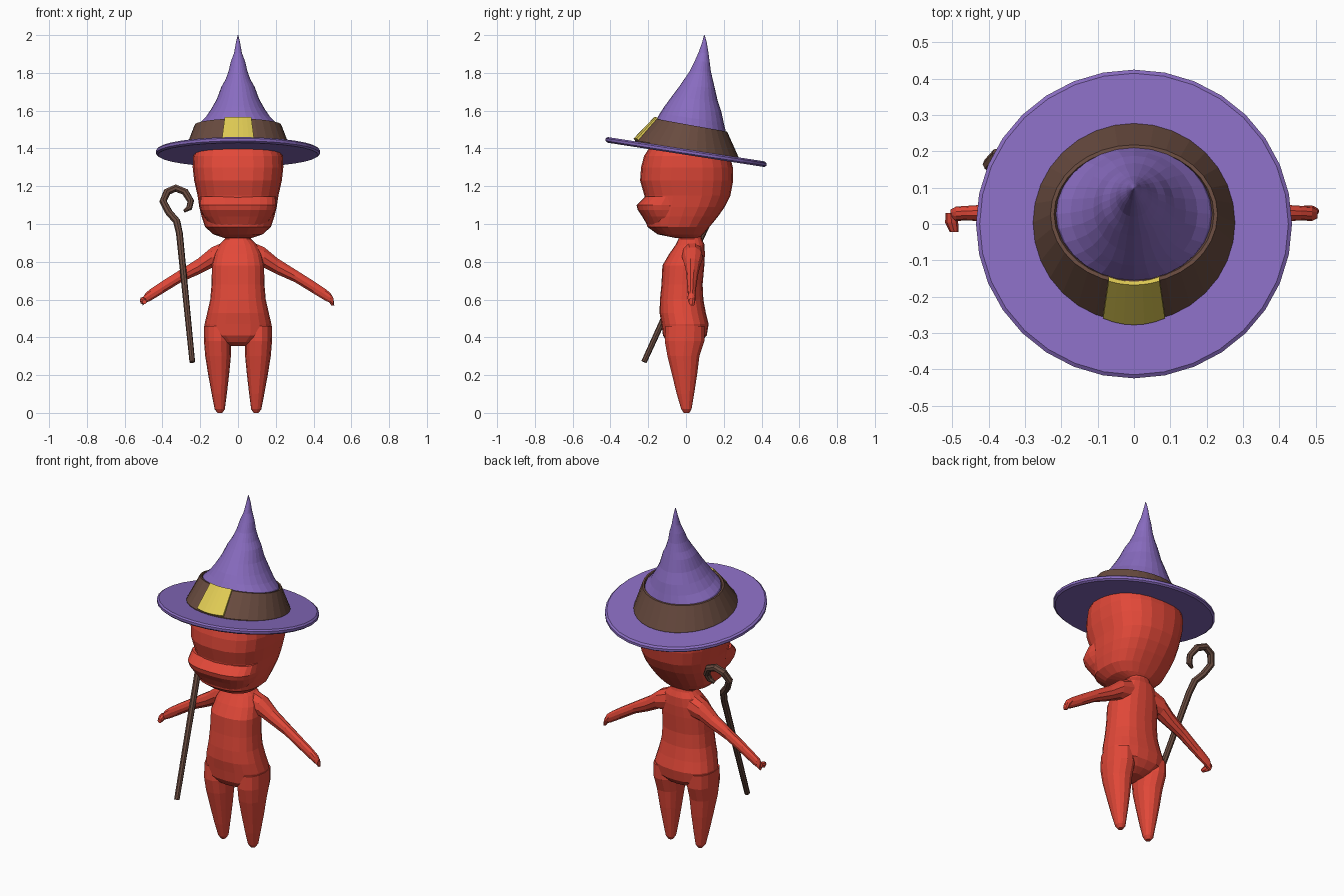
import bpy, bmesh, math
from mathutils import Vector


def material(name, rgb):
    m = bpy.data.materials.new(name)
    m.diffuse_color = (*rgb, 1)
    return m


RED = material("red skin", (0.76, 0.065, 0.04))
PURPLE = material("purple felt", (0.25, 0.15, 0.53))
BROWN = material("brown leather", (0.14, 0.07, 0.05))
YELLOW = material("yellow buckle", (0.75, 0.6, 0.09))


def finish(bm, name, mat):
    bmesh.ops.recalc_face_normals(bm, faces=bm.faces)
    me = bpy.data.meshes.new(name)
    bm.to_mesh(me)
    bm.free()
    me.materials.append(mat)
    ob = bpy.data.objects.new(name, me)
    bpy.context.collection.objects.link(ob)
    return ob


def loft(name, rings, mat, n=20, power=2.0, cap=True):
    """Skin a list of rings, each a list of n points."""
    bm = bmesh.new()
    loops = [[bm.verts.new(p) for p in ring] for ring in rings]
    for a, b in zip(loops, loops[1:]):
        for i in range(n):
            j = (i + 1) % n
            bm.faces.new((a[i], a[j], b[j], b[i]))
    if cap:
        bm.faces.new(loops[0])
        bm.faces.new(loops[-1])
    return finish(bm, name, mat)


def oval(n, power):
    """Unit superellipse points."""
    for i in range(n):
        t = 2 * math.pi * i / n
        c, s = math.cos(t), math.sin(t)
        yield (math.copysign(abs(c) ** (2 / power), c),
               math.copysign(abs(s) ** (2 / power), s))


def stack(name, rows, mat, n=20, power=2.0, cx=0.0):
    """Rows: height, half width, back-to-front limits y0 y1, slope along y."""
    rings = []
    for z, rx, y0, y1, *slope in rows:
        k = slope[0] if slope else 0
        ring = []
        for u, v in oval(n, power):
            y = (y0 + y1) / 2 + v * (y1 - y0) / 2
            ring.append((cx + u * rx, y, z + k * y))
        rings.append(ring)
    return loft(name, rings, mat, n)


# Head, squarish with a narrow chin
stack("head", [
    (0.925, 0.07, -0.05, 0.07), (0.945, 0.13, -0.15, 0.09),
    (0.985, 0.175, -0.205, 0.125), (1.04, 0.193, -0.215, 0.17),
    (1.09, 0.205, -0.215, 0.205), (1.15, 0.214, -0.22, 0.235),
    (1.23, 0.232, -0.243, 0.25), (1.30, 0.24, -0.238, 0.248),
    (1.36, 0.237, -0.222, 0.232), (1.41, 0.215, -0.19, 0.2),
], RED, 24, 2.5)

# Muzzle with a sloping upper lip shelf
stack("muzzle", [
    (0.985, 0.14, -0.20, 0.0), (1.04, 0.182, -0.232, 0.0),
    (1.075, 0.198, -0.256, 0.0), (1.10, 0.204, -0.262, 0.0),
    (1.145, 0.20, -0.215, 0.0),
], RED, 24, 2.5)

# Torso from neck to hips
stack("torso", [
    (0.355, 0.05, -0.06, 0.04), (0.375, 0.11, -0.10, 0.08),
    (0.41, 0.172, -0.122, 0.11), (0.47, 0.177, -0.13, 0.12),
    (0.53, 0.163, -0.14, 0.105), (0.60, 0.147, -0.138, 0.092),
    (0.68, 0.14, -0.13, 0.088), (0.78, 0.138, -0.125, 0.097),
    (0.84, 0.125, -0.09, 0.1), (0.89, 0.10, -0.055, 0.098),
    (0.92, 0.07, -0.04, 0.085), (0.96, 0.065, -0.04, 0.075),
], RED, 20, 2.4)

# Legs and arms, one per side
ARM = [  # x, centre y, centre z, half depth, half height
    (0.07, 0.03, 0.84, 0.06, 0.07), (0.14, 0.035, 0.822, 0.055, 0.057),
    (0.21, 0.035, 0.775, 0.04, 0.045), (0.30, 0.033, 0.727, 0.03, 0.036),
    (0.40, 0.03, 0.665, 0.024, 0.035), (0.46, 0.03, 0.627, 0.02, 0.033),
    (0.49, 0.028, 0.608, 0.02, 0.028), (0.505, 0.028, 0.588, 0.012, 0.02)]
for side, s in (("left", 1), ("right", -1)):
    for_leg = [
        (0.0, 0.013, -0.012, 0.018), (0.02, 0.027, -0.026, 0.03),
        (0.10, 0.04, -0.05, 0.044), (0.20, 0.055, -0.075, 0.06),
        (0.30, 0.068, -0.10, 0.073), (0.38, 0.072, -0.115, 0.1),
        (0.46, 0.068, -0.11, 0.1)]
    leg = stack(side + "_leg", for_leg, RED, 14, 2.2)
    for v in leg.data.vertices:  # lean outward towards the hip
        v.co.x += s * (0.096 + 0.032 * v.co.z)
    loft(side + "_arm",
         [[(s * x, y + u * ry, z + w * rz) for u, w in oval(10, 2.0)]
          for x, y, z, ry, rz in ARM], RED, 10)
    # Small bent hand, curled further forward on the staff side
    tip = -0.022 if s < 0 else 0.02
    hand = [(0.505, 0.03, 0.60, 0.014), (0.502, (0.03 + tip) / 2, 0.592, 0.018),
            (0.495, tip, 0.588, 0.012)] if s < 0 else \
           [(0.47, 0.035, 0.625, 0.016), (0.49, 0.035, 0.60, 0.016),
            (0.502, 0.035, 0.568, 0.008)]
    loft(side + "_hand",
         [[(s * x + u * r, y + (0 if s < 0 else w * r), z + (w * r if s < 0 else 0))
           for u, w in oval(8, 2.0)] for x, y, z, r in hand], RED, 8)

# Hat: tilted brim, leather band and bent cone
K = -0.155
stack("hat_brim", [
    (1.366, 0.425, -0.415, 0.415, K), (1.374, 0.435, -0.425, 0.425, K),
    (1.388, 0.435, -0.425, 0.425, K), (1.396, 0.425, -0.415, 0.415, K),
], PURPLE, 32)
stack("hat_band", [
    (1.385, 0.278, -0.27, 0.277, K), (1.40, 0.278, -0.27, 0.277, K),
    (1.528, 0.23, -0.165, 0.218, -0.18), (1.528, 0.22, -0.155, 0.208, -0.18),
    (1.50, 0.21, -0.145, 0.2, -0.18),
], BROWN, 32)
stack("hat_cone", [
    (1.49, 0.222, -0.155, 0.211, -0.18), (1.53, 0.21, -0.155, 0.21, -0.18),
    (1.565, 0.175, -0.138, 0.2, -0.15), (1.61, 0.143, -0.115, 0.188, -0.1),
    (1.665, 0.112, -0.078, 0.168, -0.08), (1.73, 0.088, -0.033, 0.152, -0.06),
    (1.765, 0.067, -0.01, 0.143, -0.04), (1.81, 0.05, 0.02, 0.132, -0.03),
    (1.86, 0.038, 0.045, 0.125, 0), (1.905, 0.021, 0.065, 0.119, 0),
    (1.96, 0.011, 0.085, 0.11, 0), (2.0, 0.002, 0.095, 0.099, 0),
], PURPLE, 28)

# Buckle plate wrapped over the front of the band
bm = bmesh.new()
cols = []
for i in range(7):
    t = i / 3 - 1
    bend = 0.018 * t * t
    low = Vector((t * 0.085, -0.278 + bend, 1.452))
    high = Vector((t * 0.07, -0.168 + bend * 0.6, 1.566))
    push = Vector((0, 0.025, -0.025))
    cols.append([bm.verts.new(p) for p in (low, high, high + push, low + push)])
for a, b in zip(cols, cols[1:]):
    for i in range(4):
        j = (i + 1) % 4
        bm.faces.new((a[i], a[j], b[j], b[i]))
bm.faces.new(cols[0])
bm.faces.new(cols[-1])
finish(bm, "hat_buckle", YELLOW)

# Crooked staff leaning back in one plane
PATH = [(-0.242, 0.27, 0.9), (-0.31, 0.95, 1.1), (-0.325, 1.015, 1.2),
        (-0.365, 1.06, 1.2), (-0.397, 1.12, 1.2), (-0.375, 1.17, 1.25),
        (-0.33, 1.19, 1.25), (-0.28, 1.17, 1.2), (-0.25, 1.12, 1.1),
        (-0.258, 1.085, 1.0), (-0.285, 1.068, 0.5)]
pts = [Vector((x, -0.22 + 0.456 * (z - 0.275), z)) for x, z, _ in PATH]
normal = Vector((0, 1, -0.456)).normalized()
rings = []
for i, p in enumerate(pts):
    d = (pts[min(i + 1, len(pts) - 1)] - pts[max(i - 1, 0)]).normalized()
    across = d.cross(normal)
    r = 0.0165 * PATH[i][2]
    rings.append([p + (across * u + normal * w) * r for u, w in oval(8, 2.0)])
loft("staff", rings, BROWN, 8)
